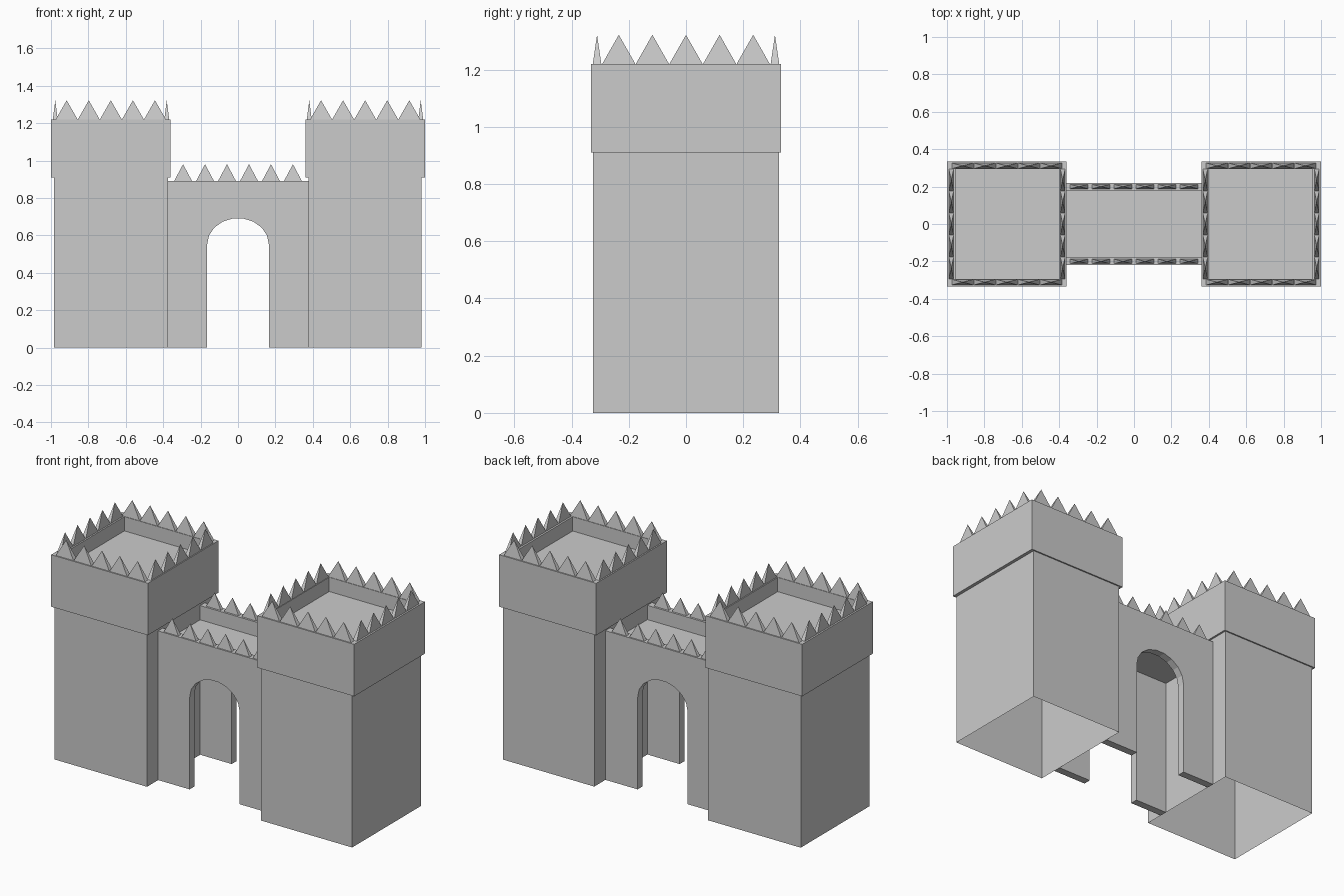
import bpy, bmesh, math

if "Cube" in bpy.data.objects:
    bpy.data.objects.remove(bpy.data.objects["Cube"])


def finish(bm, name):
    me = bpy.data.meshes.new(name)
    bm.to_mesh(me)
    bm.free()
    ob = bpy.data.objects.new(name, me)
    bpy.context.collection.objects.link(ob)
    return ob


def add_spike(bm, cx, cy, z, half_x, half_y, height):
    base = [bm.verts.new((cx + sx * half_x, cy + sy * half_y, z))
            for sx, sy in ((-1, -1), (1, -1), (1, 1), (-1, 1))]
    apex = bm.verts.new((cx, cy, z + height))
    for i in range(4):
        bm.faces.new((base[i], base[(i + 1) % 4], apex))


def tower(name, body, top, inner):
    # open-bottomed shell: body, overhanging parapet, sunken roof floor
    bm = bmesh.new()
    levels = [(body, 0.325, 0), (body, 0.325, 0.91), (top, 0.333, 0.91),
              (top, 0.333, 1.22), (inner, 0.293, 1.22), (inner, 0.293, 1.135)]
    rings = [[bm.verts.new(p) for p in ((x0, -y, z), (x1, -y, z), (x1, y, z), (x0, y, z))]
             for (x0, x1), y, z in levels]
    for a, b in zip(rings, rings[1:]):
        for i in range(4):
            j = (i + 1) % 4
            bm.faces.new((a[i], a[j], b[j], b[i]))
    bm.faces.new(rings[-1])
    finish(bm, name)


def tower_spikes(name, side):
    bm = bmesh.new()
    for i in range(-2, 3):
        for y in (-0.311, 0.311):
            add_spike(bm, side * 0.68 + i * 0.118, y, 1.22, 0.058, 0.015, 0.102)
        for x in (0.381, 0.977):
            add_spike(bm, side * x, i * 0.1175, 1.22, 0.013, 0.058, 0.102)
    finish(bm, name)


def arch_wall(name, y0, y1):
    # wall outline with a nine-sided arch opening, extruded in depth
    bm = bmesh.new()
    outline = [(-0.373, 0), (-0.373, 0.89), (0.378, 0.89), (0.378, 0), (0.165, 0)]
    for i in range(10):
        a = math.pi * i / 9
        outline.append((0.165 * math.cos(a), 0.55 + 0.142 * math.sin(a)))
    outline.append((-0.165, 0))
    face = bm.faces.new([bm.verts.new((x, y0, z)) for x, z in outline])
    ext = bmesh.ops.extrude_face_region(bm, geom=[face], use_keep_orig=True)
    moved = [v for v in ext["geom"] if isinstance(v, bmesh.types.BMVert)]
    bmesh.ops.translate(bm, verts=moved, vec=(0, y1 - y0, 0))
    bmesh.ops.recalc_face_normals(bm, faces=bm.faces)
    finish(bm, name)


# towers
tower("left_tower", (-0.985, -0.373), (-1.0, -0.362), (-0.955, -0.4))
tower("right_tower", (0.378, 0.981), (0.36, 1.0), (0.397, 0.953))
tower_spikes("left_tower_spikes", -1)
tower_spikes("right_tower_spikes", 1)

# gate walls, hollow between them
arch_wall("front_gate_wall", -0.22, -0.176)
arch_wall("back_gate_wall", 0.176, 0.22)

# walkway above the passage
bm = bmesh.new()
bm.faces.new([bm.verts.new(p) for p in ((-0.373, -0.176, 0.805), (0.378, -0.176, 0.805),
                                        (0.378, 0.176, 0.805), (-0.373, 0.176, 0.805))])
finish(bm, "walkway")

# spikes on the gate walls
bm = bmesh.new()
for i in range(6):
    for y in (-0.2, 0.2):
        add_spike(bm, (i - 2.5) * 0.1175, y, 0.89, 0.048, 0.012, 0.09)
finish(bm, "gate_spikes")
